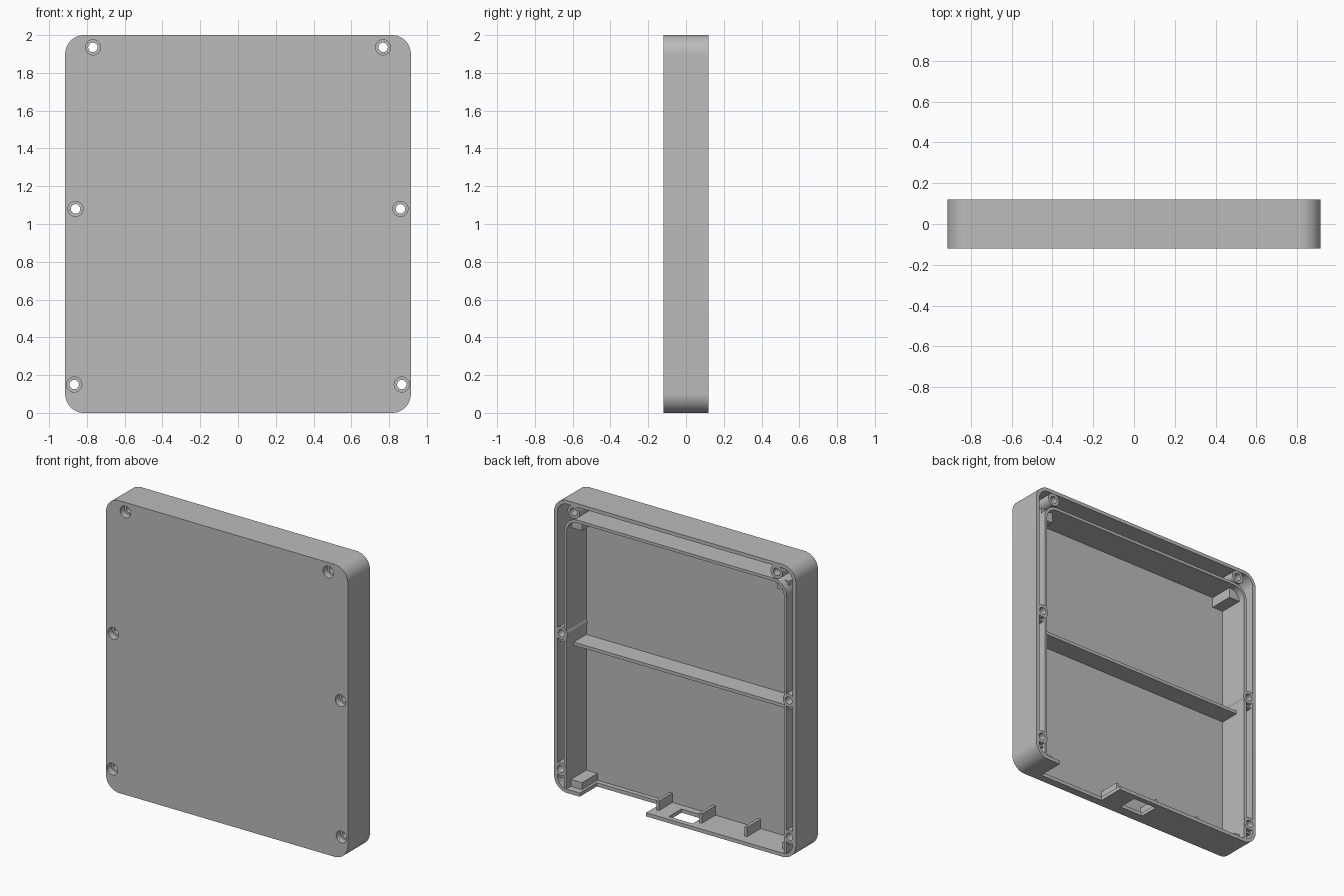
import bpy, bmesh, math

if "Cube" in bpy.data.objects:
    bpy.data.objects.remove(bpy.data.objects["Cube"])

GREY = (0.5, 0.5, 0.5, 1)
plastic = bpy.data.materials.new("light_grey_plastic")
plastic.use_nodes = True
plastic.diffuse_color = GREY
bsdf = next(n for n in plastic.node_tree.nodes if n.type == 'BSDF_PRINCIPLED')
bsdf.inputs["Base Color"].default_value = GREY
bsdf.inputs["Roughness"].default_value = 0.6

FRONT, FLOOR, BACK = -0.12, -0.097, 0.12
WALL = 0.025


def finish(name, bm):
    bmesh.ops.recalc_face_normals(bm, faces=bm.faces)
    mesh = bpy.data.meshes.new(name)
    bm.to_mesh(mesh)
    bm.free()
    obj = bpy.data.objects.new(name, mesh)
    bpy.context.collection.objects.link(obj)
    mesh.materials.append(plastic)
    return obj


def panel(name, half, z0, z1, r_top, r_bottom, y0, y1):
    """Prism along y with rounded corners."""
    outline = []
    corners = ((half, z1, r_top, -1, -1), (-half, z1, r_top, 1, -1),
               (-half, z0, r_bottom, 1, 1), (half, z0, r_bottom, -1, 1))
    for i, (x, z, r, sx, sz) in enumerate(corners):
        steps = 12 if r else 0
        for k in range(steps + 1):
            a = math.pi / 2 * (i + k / max(steps, 1))
            outline.append((x + sx * r + r * math.cos(a), z + sz * r + r * math.sin(a)))
    bm = bmesh.new()
    face = bm.faces.new([bm.verts.new((x, y0, z)) for x, z in outline])
    ext = bmesh.ops.extrude_face_region(bm, geom=[face])
    moved = [v for v in ext["geom"] if isinstance(v, bmesh.types.BMVert)]
    bmesh.ops.translate(bm, verts=moved, vec=(0, y1 - y0, 0))
    return finish(name, bm)


def box(name, x0, x1, y0, y1, z0, z1):
    bm = bmesh.new()
    bmesh.ops.create_cube(bm, size=1)
    bmesh.ops.scale(bm, verts=bm.verts, vec=(x1 - x0, y1 - y0, z1 - z0))
    bmesh.ops.translate(bm, verts=bm.verts,
                        vec=((x0 + x1) / 2, (y0 + y1) / 2, (z0 + z1) / 2))
    return finish(name, bm)


def lathe(name, profile, x, z):
    """Solid of revolution along y from (radius, y) pairs."""
    bm = bmesh.new()
    sides = 32
    rings = [[bm.verts.new((x + r * math.cos(math.tau * k / sides), y,
                            z + r * math.sin(math.tau * k / sides)))
              for k in range(sides)] for r, y in profile]
    for a, b in zip(rings, rings[1:]):
        for k in range(sides):
            n = (k + 1) % sides
            bm.faces.new((a[k], a[n], b[n], b[k]))
    bm.faces.new(rings[0])
    bm.faces.new(rings[-1])
    return finish(name, bm)


def cut(target, cutter, keep=False):
    cutter.hide_render = True
    mod = target.modifiers.new("cut", 'BOOLEAN')
    mod.operation, mod.solver, mod.object = 'DIFFERENCE', 'EXACT', cutter
    bpy.context.view_layer.objects.active = target
    bpy.ops.object.modifier_apply(modifier=mod.name)
    if not keep:
        bpy.data.objects.remove(cutter)


# Outer shell: front plate with a rim
shell = panel("outer_shell", 0.915, 0, 2, 0.1, 0.1, FRONT, BACK)
cut(shell, panel("cavity", 0.915 - WALL, WALL, 2 - WALL, 0.075, 0.075, FLOOR, 0.3))
# Notch and connector opening in the bottom rim
cut(shell, box("notch", 0.218, 0.72, -0.065, 0.3, -0.1, 0.05))
cut(shell, box("port", -0.11, 0.07, -0.05, 0.085, -0.1, 0.05))

# Inner wall, open at the bottom
inner = panel("inner_wall", 0.842, 0.015, 1.885, 0.1, 0, FLOOR - 0.005, BACK - 0.004)
cut(inner, panel("inner_space", 0.822, -0.1, 1.865, 0.08, 0, -0.3, 0.3))

# Screw bosses with stepped through holes
parts = [shell, inner]
for side, s in (("left", 1), ("right", -1)):
    for level, x, z in (("top", 0.768, 1.935), ("middle", 0.86, 1.08), ("bottom", 0.867, 0.15)):
        boss = lathe(f"{side}_{level}_boss", ((0.045, FLOOR - 0.01), (0.045, BACK - 0.002)), s * x, z)
        drill = lathe("drill", ((0.04, -0.2), (0.04, -0.075), (0.025, -0.075), (0.025, 0.2)), s * x, z)
        for target in (shell, inner, boss):
            cut(target, drill, keep=True)
        bpy.data.objects.remove(drill)
        parts.append(boss)
        # Small web across the channel below each side boss
        if level != "top":
            xa, xb = sorted((s * 0.835, s * 0.9))
            parts.append(box(f"{side}_{level}_web", xa, xb, FLOOR, 0.1, z - 0.065, z - 0.05))

    # Corner support blocks
    xa, xb = sorted((s * 0.738, s * 0.83))
    parts.append(box(f"{side}_top_block", xa, xb, FLOOR, 0.07, 1.795, 1.87))
    if s < 0:
        xb, xa = -0.78, -0.83
    parts.append(box(f"{side}_bottom_block", xa, xb, FLOOR, 0.07, 0.01, 0.072))

# Cross rib in the middle
parts.append(box("cross_rib", -0.83, 0.83, FLOOR, 0.04, 0.978, 1.0))

# Tabs standing on the bottom rim
for i, x in enumerate((0.18, -0.145, -0.487)):
    parts.append(box(f"bottom_tab_{i + 1}", x - 0.01, x + 0.01, FLOOR, 0.05, 0.015, 0.09))

# Smooth round surfaces, keep edges sharp
bpy.ops.object.select_all(action='DESELECT')
for obj in parts:
    obj.select_set(True)
bpy.context.view_layer.objects.active = shell
bpy.ops.object.shade_smooth_by_angle(angle=math.radians(30))
